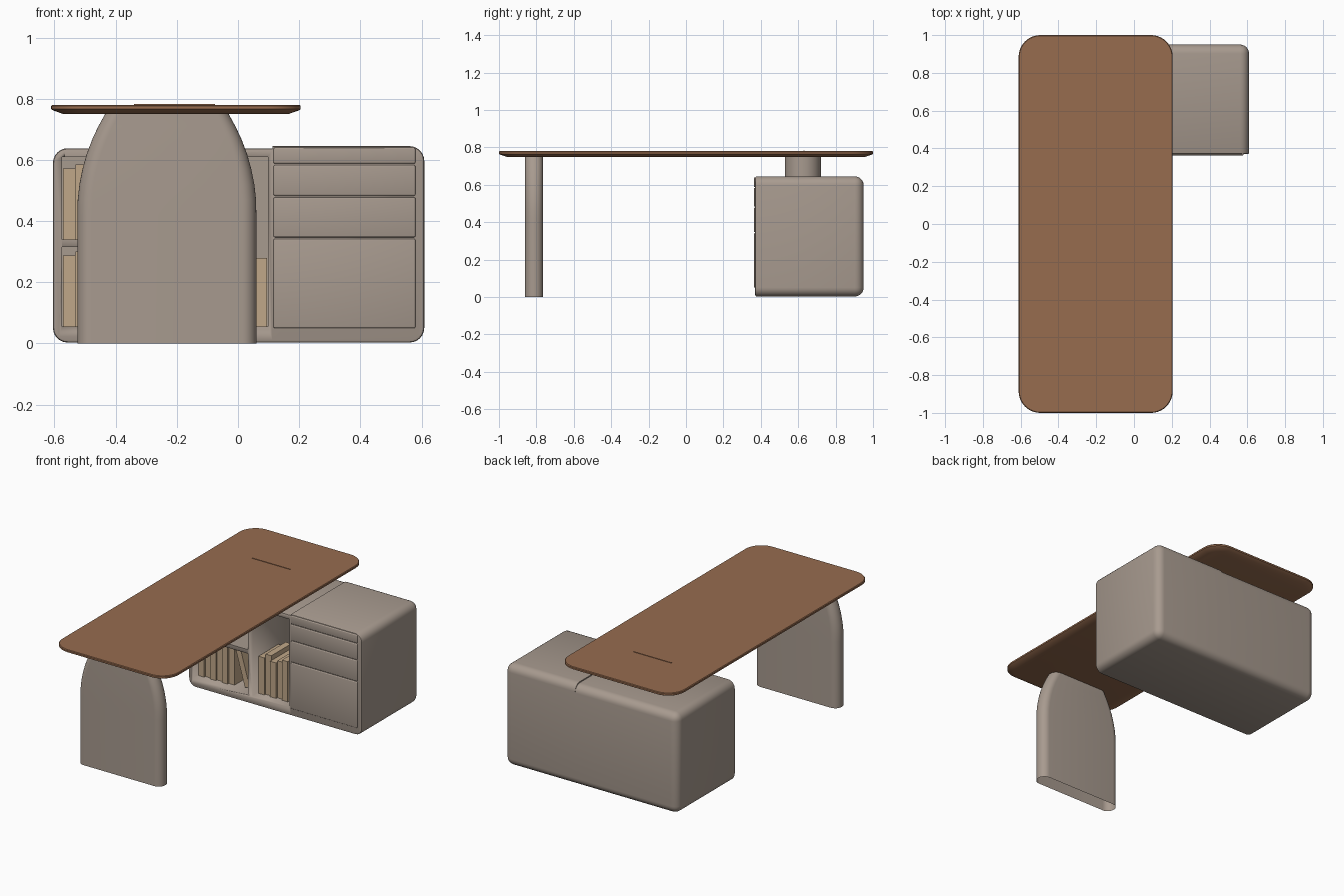
import bpy, bmesh, math
from mathutils import Vector

if "Cube" in bpy.data.objects:
    bpy.data.objects.remove(bpy.data.objects["Cube"])


def material(name, rgb):
    m = bpy.data.materials.new(name)
    m.diffuse_color = (*rgb, 1)
    m.use_nodes = True
    m.node_tree.nodes["Principled BSDF"].inputs["Base Color"].default_value = m.diffuse_color
    return m


TAUPE = material("taupe lacquer", (0.39, 0.325, 0.275))
WOOD = material("walnut wood", (0.31, 0.15, 0.078))
TAN = material("tan paper", (0.53, 0.39, 0.25))


def finish(name, bm, mat, angle=35):
    bmesh.ops.recalc_face_normals(bm, faces=bm.faces)
    me = bpy.data.meshes.new(name)
    bm.to_mesh(me)
    bm.free()
    ob = bpy.data.objects.new(name, me)
    bpy.context.collection.objects.link(ob)
    me.materials.append(mat)
    for o in bpy.context.selected_objects:
        o.select_set(False)
    ob.select_set(True)
    bpy.context.view_layer.objects.active = ob
    bpy.ops.object.shade_smooth_by_angle(angle=math.radians(angle))
    return ob


def box_mesh(lo, hi):
    bm = bmesh.new()
    bmesh.ops.create_cube(bm, size=1)
    for v in bm.verts:
        v.co = Vector([lo[i] + (v.co[i] + 0.5) * (hi[i] - lo[i]) for i in range(3)])
    return bm


def box(name, lo, hi, mat, bevel=0.0):
    bm = box_mesh(lo, hi)
    if bevel:
        bmesh.ops.bevel(bm, geom=bm.edges[:], offset=bevel, segments=3,
                        profile=0.5, affect='EDGES')
    return finish(name, bm, mat)


def cabinet_body(name, lo, hi, seam_x):
    """Soft box: big rounding everywhere but the seam side, tight rounding in front."""
    bm = box_mesh(lo, hi)

    def on(e, axis, val):
        return all(abs(v.co[axis] - val) < 1e-4 for v in e.verts)
    soft = [e for e in bm.edges if not on(e, 0, seam_x) and not on(e, 1, lo[1])]
    bmesh.ops.bevel(bm, geom=soft, offset=0.048, segments=6, profile=0.5, affect='EDGES')
    rim = [e for e in bm.edges if on(e, 1, lo[1]) and not on(e, 0, seam_x)]
    bmesh.ops.bevel(bm, geom=rim, offset=0.008, segments=2, profile=0.5, affect='EDGES')
    return finish(name, bm, TAUPE)


def rounded_outline(cx, cy, hx, hy, r, n=10):
    pts = []
    for k, (sx, sy) in enumerate([(1, 1), (-1, 1), (-1, -1), (1, -1)]):
        for i in range(n + 1):
            a = math.pi / 2 * (k + i / n)
            pts.append((cx + sx * (hx - r) + r * math.cos(a),
                        cy + sy * (hy - r) + r * math.sin(a)))
    return pts


def loft(name, rings, mat, cap_bottom=True, angle=35):
    """rings: list of (z, outline points), bottom to top."""
    bm = bmesh.new()
    loops = [[bm.verts.new((x, y, z)) for x, y in pts] for z, pts in rings]
    n = len(loops[0])
    for a, b in zip(loops, loops[1:]):
        for i in range(n):
            bm.faces.new((a[i], a[(i + 1) % n], b[(i + 1) % n], b[i]))
    bm.faces.new(loops[-1])
    if cap_bottom:
        bm.faces.new(loops[0])
    return finish(name, bm, mat, angle)


# Desktop: rounded slab with an undercut edge
TOP_X = -0.203
loft("desktop", [(z, rounded_outline(TOP_X, 0, 0.408 - d, 1.0 - d, 0.115 - d))
                 for z, d in [(0.75, 0.04), (0.762, 0.006), (0.766, 0.0),
                              (0.776, 0.0), (0.78, 0.004)]], WOOD, angle=25)
box("desktop_cable_slot", (-0.34, 0.628, 0.775), (-0.075, 0.634, 0.783), WOOD)

# Slab leg: pill section, shoulders curving in at the top, open underneath
shoulder = [(0, 0.2925), (0.42, 0.2925), (0.47, 0.2915), (0.52, 0.286), (0.57, 0.276),
            (0.62, 0.262), (0.67, 0.243), (0.71, 0.224), (0.75, 0.202)]
loft("slab_leg", [(z, rounded_outline(-0.2325, -0.8125, w, 0.0475, 0.0465, 8))
                  for z, w in shoulder], TAUPE, cap_bottom=False)

# Pedestal joining desktop and cabinet
loft("desktop_pedestal", [(z, rounded_outline(-0.208, 0.625, 0.135, 0.096, 0.094))
                          for z in (0.62, 0.752)], TAUPE)

# Cabinet: shelf half and drawer half
FRONT, BACK, SEAM = 0.37, 0.95, 0.112
shelf_unit = cabinet_body("shelf_unit", (-0.605, FRONT, 0.003), (SEAM, BACK, 0.638), SEAM)
cabinet_body("drawer_unit", (SEAM, FRONT, 0.003), (0.609, BACK, 0.645), SEAM)

# Open compartments cut into the shelf half
niches = [("upper_left", -0.575, -0.19, 0.34, 0.61),
          ("lower_left", -0.575, -0.19, 0.055, 0.315),
          ("tall_right", -0.155, 0.098, 0.055, 0.61)]
for label, x0, x1, z0, z1 in niches:
    cutter = box(label + "_cutter", (x0, 0.3, z0), (x1, 0.86, z1), TAUPE)
    cutter.hide_render = True
    cutter.hide_set(True)
    mod = shelf_unit.modifiers.new(label, 'BOOLEAN')
    mod.operation = 'DIFFERENCE'
    mod.solver = 'EXACT'
    mod.object = cutter

# Drawer fronts
for i, (z0, z1) in enumerate([(0.05, 0.342), (0.347, 0.478), (0.483, 0.583), (0.588, 0.640)]):
    box(f"drawer_front_{i + 1}", (0.116, 0.363, z0), (0.58, 0.38, z1), TAUPE, 0.005)


# Books: thin boxes standing in the compartments
def book(name, x, z, w, h, y0=0.42, depth=0.2, tilt=0.0):
    ob = box(name, (0, 0, 0), (w, depth, h), TAN)
    ob.location = (x, y0, z)
    ob.rotation_euler = (0, math.radians(tilt), 0)


rows = [("upper_book", -0.572, 0.34, 6, (0.232, 0.245, 0.238)),
        ("lower_book", -0.572, 0.055, 6, (0.232, 0.245, 0.238)),
        ("tall_book", -0.150, 0.055, 6, (0.235, 0.255, 0.225))]
for name, x, z, count, heights in rows:
    for i in range(count):
        w = 0.0405
        book(f"{name}_{i + 1}", x + i * (w + 0.0005), z, w, heights[i % 3],
             0.42 + 0.012 * (i % 2))
book("leaning_book", -0.245, 0.065, 0.035, 0.235, tilt=-16)
